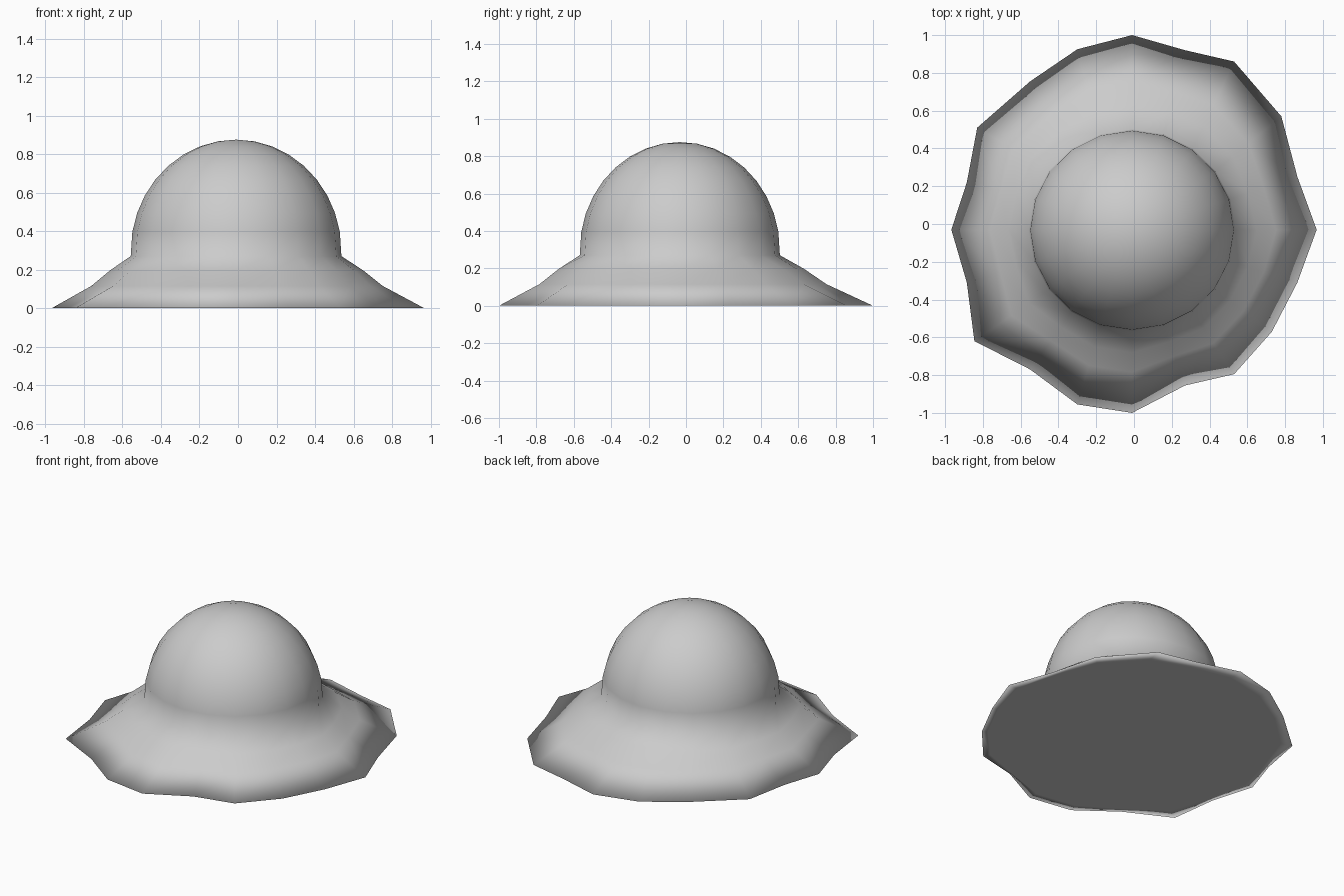
import bpy, bmesh
from math import cos, sin, pi

if "Cube" in bpy.data.objects:
    bpy.data.objects.remove(bpy.data.objects["Cube"])

# Uneven brim outline, counter-clockwise from +x
OUTLINE = [(.967, -.03), (.865, .25), (.78, .57), (.53, .86), (.27, .92),
           (-.01, 1.0), (-.30, .925), (-.55, .755), (-.83, .51), (-.885, .22),
           (-.967, -.03), (-.885, -.31), (-.845, -.62), (-.55, -.77), (-.30, -.955),
           (-.01, -1.0), (.27, -.855), (.53, -.795), (.73, -.57), (.865, -.31)]
N = len(OUTLINE)
CX, CY = -.01, -.033
RX, RY = .547, .535


def circle_point(i, s=1.0):
    a = 2 * pi * i / N
    return CX + RX * s * cos(a), CY + RY * s * sin(a)


bm = bmesh.new()


def ring(points, z):
    return [bm.verts.new((x, y, z)) for x, y in points]


def blend(t):
    return [(c[0] + (o[0] - c[0]) * t, c[1] + (o[1] - c[1]) * t)
            for c, o in ((circle_point(i), OUTLINE[i]) for i in range(N))]


# Underside inset, brim edge, sloping brim, then dome
underside = [(CX + (x - CX) * .5 + .42 * cos(2 * pi * i / N),
              CY + (y - CY) * .5 + .42 * sin(2 * pi * i / N))
             for i, (x, y) in enumerate(OUTLINE)]
rings = [ring(underside, 0), ring(OUTLINE, 0),
         ring(blend(.5), .115), ring(blend(.26), .197), ring(blend(0), .27)]
STEPS = 9
for k in range(1, STEPS):
    a = pi / 2 * k / STEPS
    rings.append(ring([circle_point(i, cos(a)) for i in range(N)], .295 + .58 * sin(a)))

for lower, upper in zip(rings, rings[1:]):
    for i in range(N):
        j = (i + 1) % N
        bm.faces.new((lower[i], lower[j], upper[j], upper[i]))
top = bm.verts.new((CX, CY, .875))
for i in range(N):
    bm.faces.new((rings[-1][i], rings[-1][(i + 1) % N], top))
bm.faces.new(rings[0][::-1])
bmesh.ops.recalc_face_normals(bm, faces=bm.faces)
for f in bm.faces:
    f.smooth = True

mesh = bpy.data.meshes.new("dome_with_brim")
bm.to_mesh(mesh)
bm.free()
bpy.context.collection.objects.link(bpy.data.objects.new("dome_with_brim", mesh))
